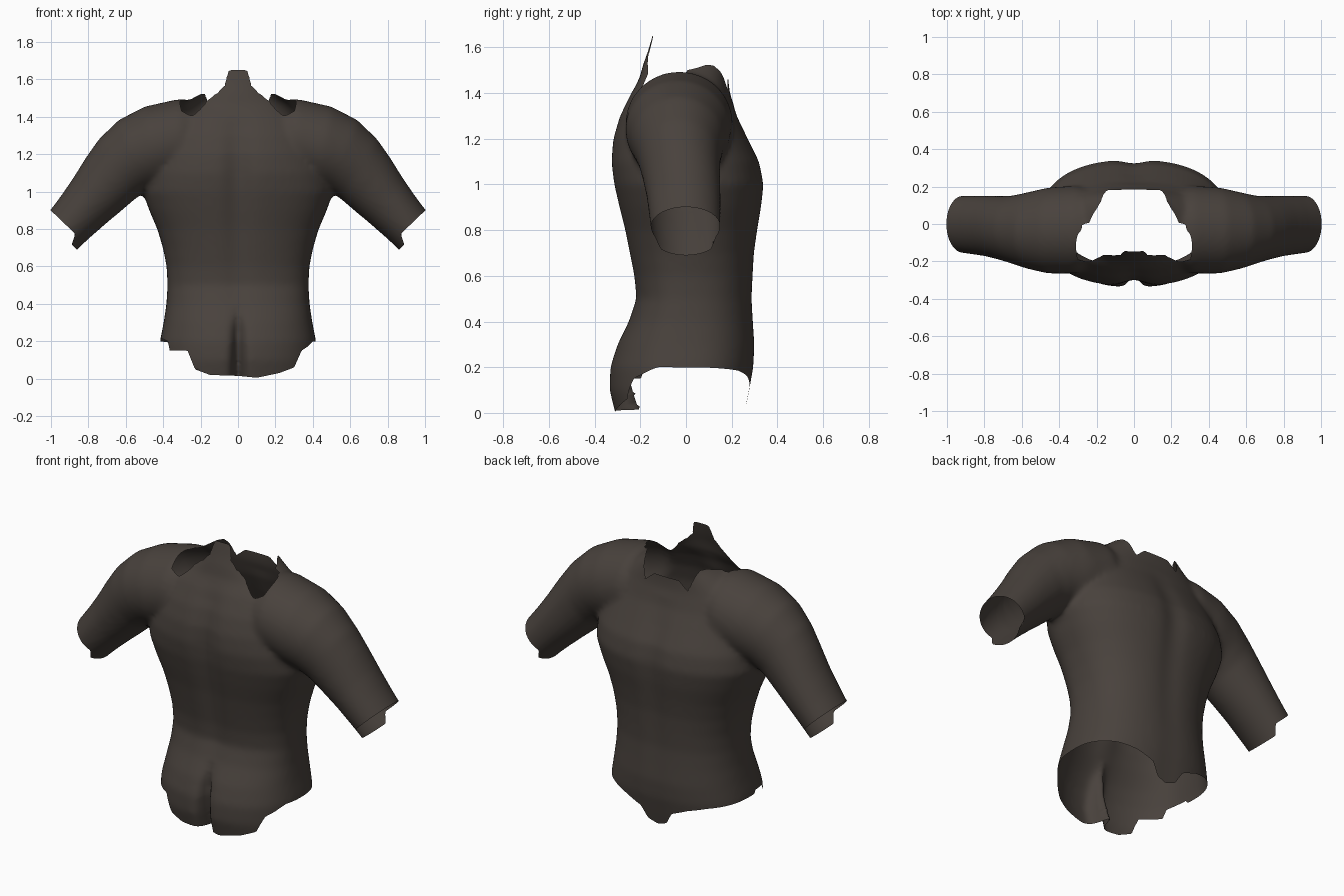
import bpy, bmesh, math
from mathutils import Vector

if "Cube" in bpy.data.objects:
    bpy.data.objects.remove(bpy.data.objects["Cube"])

SEG = 48


def lerp(table, t):
    """Piecewise linear lookup in a list of (key, value)."""
    if t <= table[0][0]:
        return table[0][1]
    for (a, va), (b, vb) in zip(table, table[1:]):
        if t <= b:
            return va + (vb - va) * (t - a) / (b - a)
    return table[-1][1]


def loft(bm, rings):
    """Closed tube through rings of points."""
    loops = [[bm.verts.new(p) for p in r] for r in rings]
    for a, b in zip(loops, loops[1:]):
        for i in range(SEG):
            j = (i + 1) % SEG
            bm.faces.new((a[i], a[j], b[j], b[i]))
    bm.faces.new(loops[0][::-1])
    bm.faces.new(loops[-1])


def power(v, n):
    return math.copysign(abs(v) ** (2 / n), v)


def angles():
    return [2 * math.pi * i / SEG for i in range(SEG)]


bm = bmesh.new()

# Trunk and neck: height, half width, back y, front y
TRUNK = [(-.12, .42, -.28, .25), (0, .42, -.315, .26), (.1, .42, -.34, .28),
         (.2, .418, -.337, .298), (.3, .398, -.305, .303), (.4, .383, -.255, .297),
         (.5, .377, -.222, .292), (.6, .382, -.232, .297), (.7, .402, -.252, .303),
         (.8, .432, -.272, .317), (.9, .475, -.297, .334), (1.0, .51, -.32, .345),
         (1.1, .50, -.333, .325), (1.2, .47, -.325, .275), (1.3, .44, -.295, .225),
         (1.4, .38, -.245, .192), (1.46, .30, -.205, .185), (1.52, .21, -.19, .185),
         (1.58, .18, -.168, .17), (1.65, .17, -.147, .15), (1.74, .16, -.13, .13)]
rings = []
for z, w, back, front in TRUNK:
    rings.append([(w * power(math.cos(a), 2.4),
                   (front if math.sin(a) > 0 else -back) * power(math.sin(a), 2.4), z)
                  for a in angles()])
loft(bm, rings)

# Arms: top x, z, bottom x, z, centre y, half depth
ARM = [(.12, 1.48, .12, 1.08, -.02, .18), (.32, 1.495, .30, 1.05, -.03, .235),
       (.50, 1.455, .42, 1.02, -.035, .23), (.64, 1.382, .49, 1.0, -.035, .205),
       (.745, 1.28, .545, .965, -.03, .182), (.815, 1.18, .62, .90, -.02, .17),
       (.88, 1.075, .71, .825, -.01, .162), (.945, .98, .79, .755, -.005, .157),
       (1.005, .90, .86, .69, 0, .152), (1.07, .82, .93, .61, 0, .15)]
for side in (1, -1):
    rings = []
    for tx, tz, bx, bz, yc, ry in ARM:
        top, bot = Vector((tx, yc, tz)), Vector((bx, yc, bz))
        mid, half = (top + bot) / 2, (top - bot) / 2
        ring = []
        for a in angles():
            p = mid + half * math.cos(a) + Vector((0, ry * math.sin(a), 0))
            ring.append((side * p.x, p.y, p.z))
        rings.append(ring)
    loft(bm, rings)
bmesh.ops.recalc_face_normals(bm, faces=bm.faces)

# Fuse trunk and arms into one smooth skin
mesh = bpy.data.meshes.new("torso_blank")
bm.to_mesh(mesh)
bm.free()
blank = bpy.data.objects.new("torso_blank", mesh)
bpy.context.collection.objects.link(blank)
mod = blank.modifiers.new("fuse", 'REMESH')
mod.mode = 'VOXEL'
mod.voxel_size = .014
mod = blank.modifiers.new("soften", 'SMOOTH')
mod.factor = .5
mod.iterations = 14
skin = bpy.data.meshes.new_from_object(
    blank.evaluated_get(bpy.context.evaluated_depsgraph_get()))
bpy.data.objects.remove(blank)

bm = bmesh.new()
bm.from_mesh(skin)
bmesh.ops.triangulate(bm, faces=bm.faces)

# Spine, seat cleft and breastbone grooves
SPINE = [(.4, .008), (.6, .015), (1.1, .032), (1.35, .015), (1.45, 0)]
CLEFT = [(0, .12), (.1, .11), (.25, .06), (.34, .015), (.4, 0)]
CHEST = [(.3, .004), (.8, .012), (1.0, .018), (1.2, .012), (1.35, 0)]
for v in bm.verts:
    x, y, z = v.co
    if y < -.1:
        v.co.y += lerp(SPINE, z) * math.exp(-(x / .07) ** 2)
        v.co.y += lerp(CLEFT, z) * math.exp(-abs(x / .026) ** 1.5)
    elif y > .1:
        v.co.y -= lerp(CHEST, z) * math.exp(-(x / .07) ** 2)

# Torn edges: seat hem, belly hem, neck hole (angle, radius), nape height
HEM_BACK = [(-.42, .22), (-.375, .2), (-.365, .15), (-.27, .15), (-.23, .05),
            (-.15, .02), (0, .015), (.1, .005), (.22, .03), (.3, .06),
            (.34, .15), (.37, .17), (.4, .2)]
HEM_BELLY = [(0, .03), (.06, .05), (.1, .12), (.2, .16), (.3, .185), (.42, .2)]
NECK = [(-90, .11), (-72, .13), (-58, .189), (-45, .235), (-40, .315), (-32, .355),
        (-18, .326), (-10, .304), (0, .24), (22, .215), (45, .212), (60, .2),
        (70, .185), (90, .165)]
NAPE = [(0, 1.65), (.055, 1.65), (.066, 1.57), (.09, 1.55), (.11, 1.525),
        (.15, 1.51), (.17, 1.48), (.2, 1.465), (.24, 1.445), (.27, 1.46), (.3, 1.6)]


def outside(p):
    """Positive where the skin is cut away."""
    x, y, z = p
    ax = abs(x)
    if ax > .6:
        across = .72 * ax + .69 * z
        return .69 * ax - .72 * z - lerp([(1.135, .097), (1.16, .043)], across)
    if z < .5:
        return (lerp(HEM_BACK, x) if y < -.05 else lerp(HEM_BELLY, ax)) - z
    if z > 1.3:
        hole = lerp(NECK, math.degrees(math.atan2(y, ax))) - math.hypot(x, y)
        top = z - (lerp(NAPE, ax) if y < 0 else lerp([(.08, 1.46), (.14, 1.41), (.2, 1.6)], ax))
        return max(hole, top)
    return -1.0


# Snap vertices onto the cut line, then delete what lies beyond it
val = {v: outside(v.co) for v in bm.verts}
moves = {}
for e in bm.edges:
    a, b = e.verts
    if val[a] * val[b] < 0:
        t = val[a] / (val[a] - val[b])
        p = a.co.lerp(b.co, t)
        v = a if t < .5 else b
        if v not in moves or (p - v.co).length < (moves[v] - v.co).length:
            moves[v] = p
for v, p in moves.items():
    v.co = p
    val[v] = 0.0
doomed = [f for f in bm.faces
          if max(val[v] for v in f.verts) > 1e-6
          or (all(val[v] == 0 for v in f.verts) and outside(f.calc_center_median()) > 0)]
bmesh.ops.delete(bm, geom=doomed, context='FACES')
bm.to_mesh(skin)
bm.free()

# Finished open shell
torso = bpy.data.objects.new("torso_shell", skin)
bpy.context.collection.objects.link(torso)
mat = bpy.data.materials.new("dark_brown")
mat.diffuse_color = (.066, .054, .046, 1)
mat.use_nodes = True
mat.node_tree.nodes["Principled BSDF"].inputs["Base Color"].default_value = mat.diffuse_color
skin.materials.clear()
skin.materials.append(mat)
for f in skin.polygons:
    f.use_smooth = True
    f.material_index = 0
